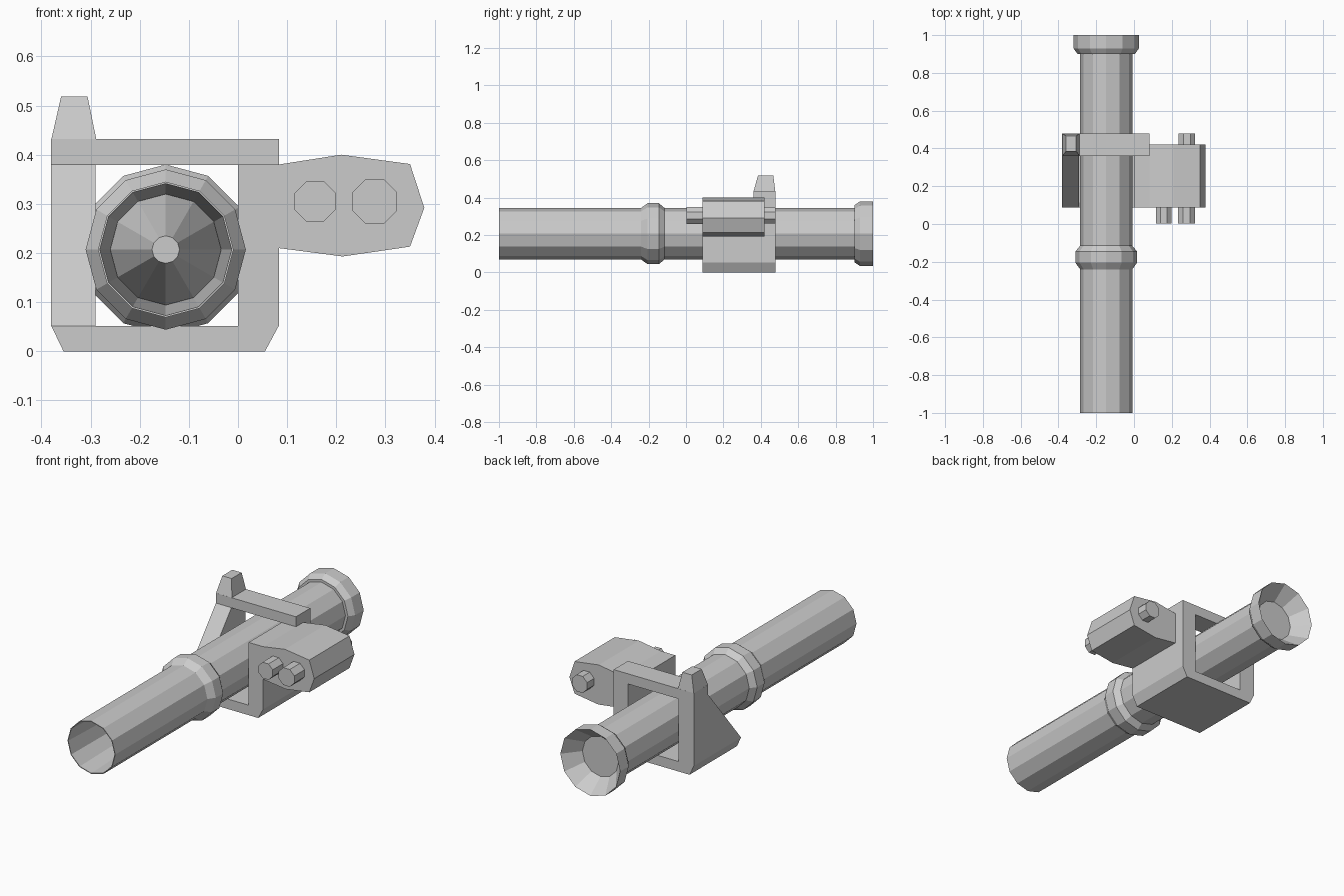
import bpy, bmesh
from math import sin, cos, tau, pi

if "Cube" in bpy.data.objects:
    bpy.data.objects.remove(bpy.data.objects["Cube"])


def finish(name, bm):
    bmesh.ops.recalc_face_normals(bm, faces=bm.faces)
    me = bpy.data.meshes.new(name)
    bm.to_mesh(me)
    bm.free()
    ob = bpy.data.objects.new(name, me)
    bpy.context.collection.objects.link(ob)
    return ob


def loft(name, rings):
    """Skin a list of equal-length vertex rings and cap both ends."""
    bm = bmesh.new()
    vs = [[bm.verts.new(p) for p in ring] for ring in rings]
    n = len(rings[0])
    for a, b in zip(vs, vs[1:]):
        for i in range(n):
            j = (i + 1) % n
            bm.faces.new((a[i], a[j], b[j], b[i]))
    bm.faces.new(vs[0])
    bm.faces.new(vs[-1])
    return finish(name, bm)


def lathe(name, cx, cz, profile, sides, phase=0.0):
    """Turn (y, radius) pairs about an axis parallel to y."""
    return loft(name, [[(cx + r * cos(tau * i / sides + phase), y,
                         cz + r * sin(tau * i / sides + phase))
                        for i in range(sides)] for y, r in profile])


def extrude_y(name, pts, y0, y1):
    return loft(name, [[(x, y, z) for x, z in pts] for y in (y0, y1)])


def extrude_x(name, pts, x0, x1):
    return loft(name, [[(x, y, z) for y, z in pts] for x in (x0, x1)])


# Launch tube: hollow front, collar, flared and recessed rear
lathe("tube", -0.147, 0.207, [
    (-0.5, 0.113), (-1.0, 0.134), (-1.0, 0.138),
    (-0.24, 0.138), (-0.205, 0.163), (-0.145, 0.163), (-0.115, 0.138),
    (0.9, 0.138), (0.9, 0.152), (0.93, 0.173), (1.0, 0.173), (0.915, 0.105),
], 12)

# Nose cone sitting deep inside the tube
lathe("nose_cone", -0.147, 0.207, [(-0.78, 0.028), (-0.51, 0.113), (-0.48, 0.113)], 12)

# Bracket base with the right post, bottom corners chamfered
extrude_y("bracket_base", [(-0.355, 0), (0.055, 0), (0.083, 0.052), (0.083, 0.38),
                           (0, 0.38), (0, 0.052), (-0.38, 0.052)], 0.088, 0.478)

# Left post with sloping front
extrude_x("left_post", [(0.088, 0.052), (0.478, 0.052), (0.478, 0.38), (0.36, 0.38)],
          -0.38, -0.29)

# Top bar
extrude_y("top_bar", [(-0.38, 0.379), (0.083, 0.379), (0.083, 0.432), (-0.38, 0.432)],
          0.36, 0.478)

# Tapered sight on the bar
loft("sight", [[(x0, y0, z), (x1, y0, z), (x1, y1, z), (x0, y1, z)]
               for x0, x1, y0, y1, z in ((-0.38, -0.288, 0.36, 0.478, 0.43),
                                         (-0.36, -0.306, 0.385, 0.467, 0.518))])

# Side optics housing
extrude_y("optics_housing", [(0.083, 0.38), (0.21, 0.4), (0.35, 0.381), (0.379, 0.292),
                             (0.35, 0.213), (0.213, 0.193), (0.083, 0.21)], 0.088, 0.42)

# Lenses: two in front, one eyepiece behind
for name, x, y0, y1, r in (("lens_inner", 0.157, 0.003, 0.1, 0.045),
                           ("lens_outer", 0.278, 0.003, 0.1, 0.049),
                           ("eyepiece", 0.28, 0.41, 0.478, 0.047)):
    lathe(name, x, 0.305, [(y0, r), (y1, r)], 8, pi / 8)
